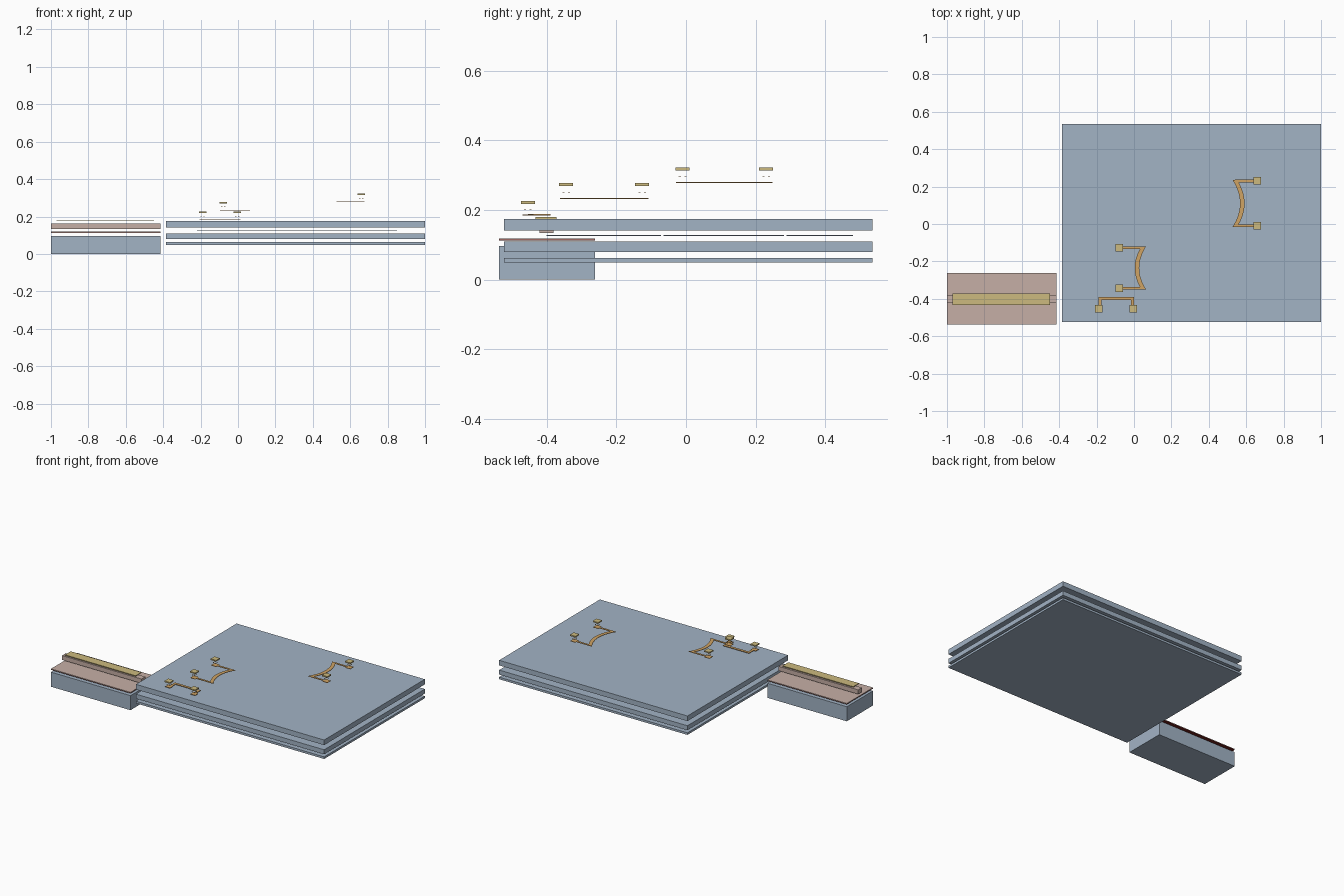
import bpy
import bmesh
from mathutils import Vector

cube = bpy.data.objects.get("Cube")
if cube:
    bpy.data.objects.remove(cube, do_unlink=True)


def material(name, rgb):
    lin = [(c / 255 / 12.92 if c < 11 else ((c / 255 + 0.055) / 1.055) ** 2.4) for c in rgb]
    mat = bpy.data.materials.new(name)
    mat.use_nodes = True
    mat.diffuse_color = (*lin, 1)
    mat.node_tree.nodes["Principled BSDF"].inputs["Base Color"].default_value = (*lin, 1)
    return mat


SLATE = material("slate blue", (162, 179, 197))
PINK = material("dusty pink", (198, 175, 166))
RED = material("dark red", (120, 35, 30))
GOLD = material("pale gold", (204, 186, 126))
COPPER = material("copper gold", (208, 163, 100))


def finish(name, bm, mat):
    bmesh.ops.recalc_face_normals(bm, faces=bm.faces)
    mesh = bpy.data.meshes.new(name)
    bm.to_mesh(mesh)
    bm.free()
    mesh.materials.append(mat)
    obj = bpy.data.objects.new(name, mesh)
    bpy.context.collection.objects.link(obj)
    return obj


def add_box(bm, x, y, z):
    """Add a box given its (low, high) range on each axis."""
    verts = bmesh.ops.create_cube(bm, size=1)["verts"]
    for v in verts:
        v.co = Vector([(r[0] + r[1]) / 2 + c * (r[1] - r[0]) for r, c in zip((x, y, z), v.co)])


def box(name, x, y, z, mat):
    bm = bmesh.new()
    add_box(bm, x, y, z)
    return finish(name, bm, mat)


def around(c, half):
    return (c - half, c + half)


# Large stacked slabs
SLAB_X, SLAB_Y = (-0.385, 1.0), (-0.523, 0.535)
for name, z in (("bottom_slab", (0.049, 0.063)), ("middle_slab", (0.08, 0.11)),
                ("top_slab", (0.141, 0.175))):
    box(name, SLAB_X, SLAB_Y, z, SLATE)

# Thin sheets between the upper slabs
for i, y in enumerate(((-0.4, -0.072), (-0.064, 0.281), (0.288, 0.479))):
    box(f"inner_sheet_{i + 1}", (-0.22, 0.85), y, (0.126, 0.129), SLATE)

# Side block with its layered strip
SIDE_X, SIDE_Y = (-1.0, -0.415), (-0.537, -0.261)
box("side_block", SIDE_X, SIDE_Y, (0.0, 0.097), SLATE)
box("red_layer", SIDE_X, SIDE_Y, (0.112, 0.115), RED)
box("pink_plate", SIDE_X, SIDE_Y, (0.115, 0.119), PINK)
box("pink_ridge", SIDE_X, (-0.421, -0.381), (0.134, 0.163), PINK)
box("gold_strip", (-0.97, -0.45), (-0.432, -0.372), (0.175, 0.18), GOLD)


def contacts(name, centres, z_trace, z_pad):
    """Square pads floating over small contact dots and trace ends."""
    for i, (cx, cy) in enumerate(centres):
        box(f"{name}_pad_{i + 1}", around(cx, 0.02), around(cy, 0.02),
            (z_pad, z_pad + 0.008), GOLD)
        bm = bmesh.new()
        for sx in (-1, 1):
            for sy in (-1, 1):
                add_box(bm, around(cx + sx * 0.008, 0.003), around(cy + sy * 0.008, 0.003),
                        around((z_trace + z_pad) / 2, 0.001))
        finish(f"{name}_dots_{i + 1}", bm, COPPER)


def curved_trace(name, pad_x, end_x, mid_x, y_low, y_high, z):
    """Two straight legs joined by a bowed ribbon."""
    bm = bmesh.new()
    for y in (y_low, y_high):
        add_box(bm, sorted((pad_x, end_x)), around(y, 0.007), around(z, 0.0015))
        add_box(bm, around(pad_x, 0.018), around(y, 0.018), around(z, 0.0014))
    steps = 16
    rows = []
    for i in range(steps + 1):
        t = 2 * i / steps - 1
        x = mid_x + (end_x - mid_x) * t * t
        y = (y_low + y_high) / 2 + t * (y_high - y_low + 0.012) / 2
        rows.append([bm.verts.new((x + dx, y, z + dz))
                     for dx, dz in ((-0.012, -0.0015), (0.012, -0.0015),
                                    (0.012, 0.0015), (-0.012, 0.0015))])
    for a, b in zip(rows, rows[1:]):
        for k in range(4):
            n = (k + 1) % 4
            bm.faces.new((a[k], a[n], b[n], b[k]))
    bm.faces.new(rows[0])
    bm.faces.new(rows[-1])
    finish(name, bm, COPPER)


# Middle and rear bowed connectors
curved_trace("middle_trace", -0.079, 0.052, 0.016, -0.344, -0.126, 0.2335)
contacts("middle", ((-0.079, -0.344), (-0.079, -0.126)), 0.2335, 0.269)
curved_trace("rear_trace", 0.659, 0.539, 0.579, -0.01, 0.23, 0.2795)
contacts("rear", ((0.659, -0.01), (0.659, 0.23)), 0.2795, 0.314)

# Front straight bracket connector
bm = bmesh.new()
add_box(bm, (-0.191, 0.0), (-0.407, -0.389), (0.185, 0.188))
for leg_x, pad_x in ((-0.183, -0.189), (-0.008, -0.004)):
    add_box(bm, around(leg_x, 0.008), (-0.454, -0.389), (0.185, 0.188))
    add_box(bm, around(pad_x, 0.018), around(-0.454, 0.016), (0.1851, 0.1879))
finish("front_trace", bm, COPPER)
contacts("front", ((-0.189, -0.454), (-0.004, -0.454)), 0.1865, 0.218)
